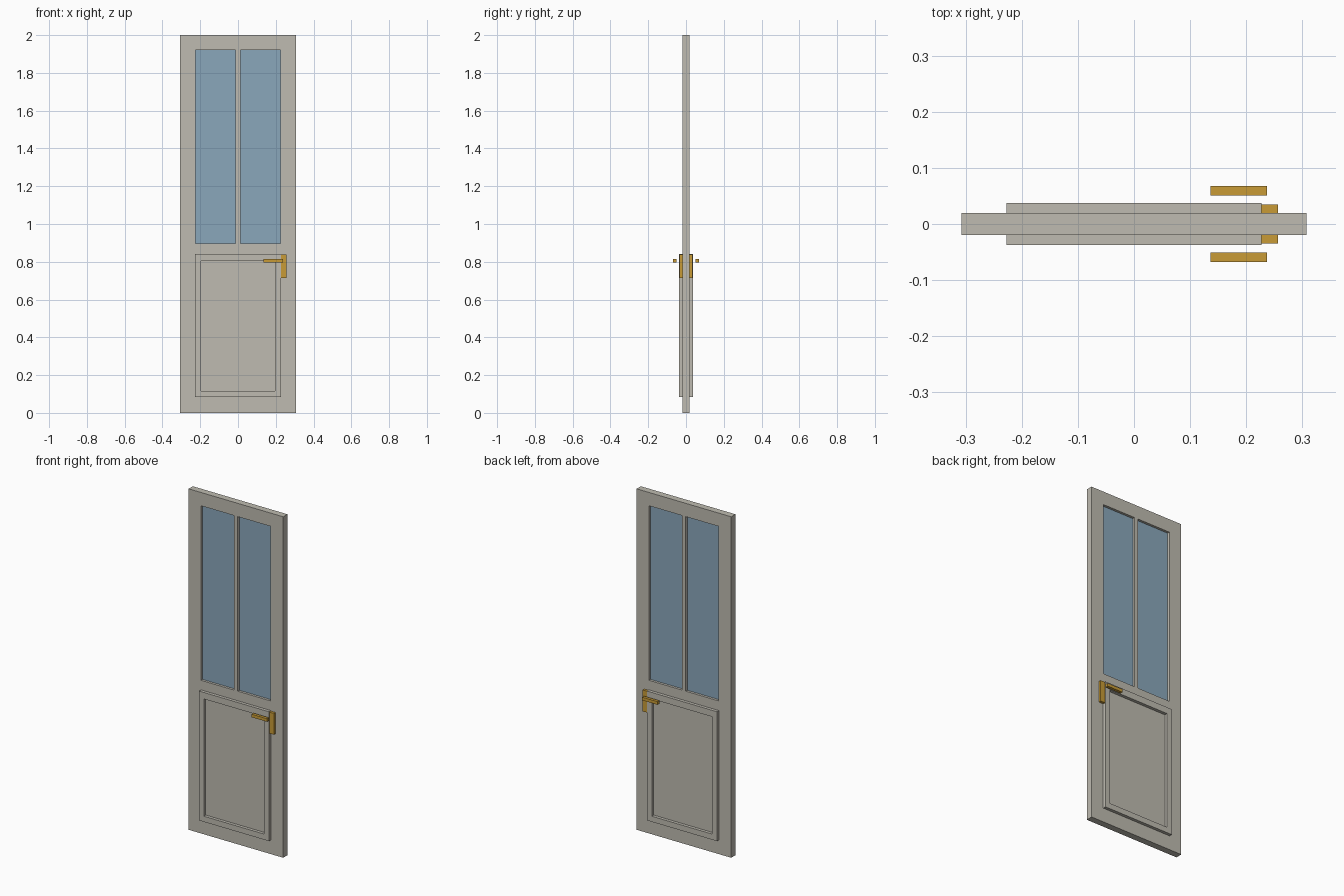
import bpy, bmesh
from mathutils import Vector

if "Cube" in bpy.data.objects:
    bpy.data.objects.remove(bpy.data.objects["Cube"])


def material(name, rgb):
    m = bpy.data.materials.new(name)
    m.diffuse_color = (*rgb, 1.0)
    m.use_nodes = True
    m.node_tree.nodes["Principled BSDF"].inputs["Base Color"].default_value = m.diffuse_color
    return m


PAINT = material("warm_grey_paint", (0.52, 0.50, 0.44))
GLASS = material("blue_glass", (0.254, 0.386, 0.497))
BRASS = material("brass", (0.58, 0.33, 0.037))


def board(name, xs, zs, y0, y1, mat, holes=()):
    """Slab made of grid cells between the xs and zs cuts, with some cells left open."""
    bm = bmesh.new()
    v = [[bm.verts.new((x, y0, z)) for z in zs] for x in xs]
    for i in range(len(xs) - 1):
        for j in range(len(zs) - 1):
            if (i, j) not in holes:
                bm.faces.new((v[i][j], v[i + 1][j], v[i + 1][j + 1], v[i][j + 1]))
    ext = bmesh.ops.extrude_face_region(bm, geom=bm.faces[:], use_keep_orig=True)
    moved = [g for g in ext["geom"] if isinstance(g, bmesh.types.BMVert)]
    bmesh.ops.translate(bm, verts=moved, vec=Vector((0, y1 - y0, 0)))
    bmesh.ops.recalc_face_normals(bm, faces=bm.faces[:])
    me = bpy.data.meshes.new(name)
    bm.to_mesh(me)
    bm.free()
    me.materials.append(mat)
    ob = bpy.data.objects.new(name, me)
    bpy.context.collection.objects.link(ob)
    return ob


W, T = 0.307, 0.0195          # half width and half thickness of the door leaf
WIN, BAR = 0.226, 0.012       # outer and inner window edges
Z0, Z1 = 0.898, 1.922         # window bottom and top

# Door leaf with two window openings
board("door_leaf", [-W, -WIN, -BAR, BAR, WIN, W], [0, Z0, Z1, 2.0],
      -T, T, PAINT, holes={(1, 1), (3, 1)})

# Glass panes, set back in the openings
for side, xs in (("left", [-WIN, -BAR]), ("right", [BAR, WIN])):
    board("glass_pane_" + side, xs, [Z0, Z1], -0.005, 0.005, GLASS)

# Raised panel moulding and handle on both faces
for side, s in (("front", -1), ("back", 1)):
    board("panel_moulding_" + side, [-0.227, -0.196, 0.196, 0.227],
          [0.083, 0.116, 0.804, 0.842], s * T, s * 0.0375, PAINT, holes={(1, 1)})
    board("handle_plate_" + side, [0.217, 0.257], [0.714, 0.839],
          s * T, s * 0.0345, BRASS)
    board("handle_lever_" + side, [0.136, 0.237], [0.797, 0.815],
          s * 0.051, s * 0.068, BRASS)
